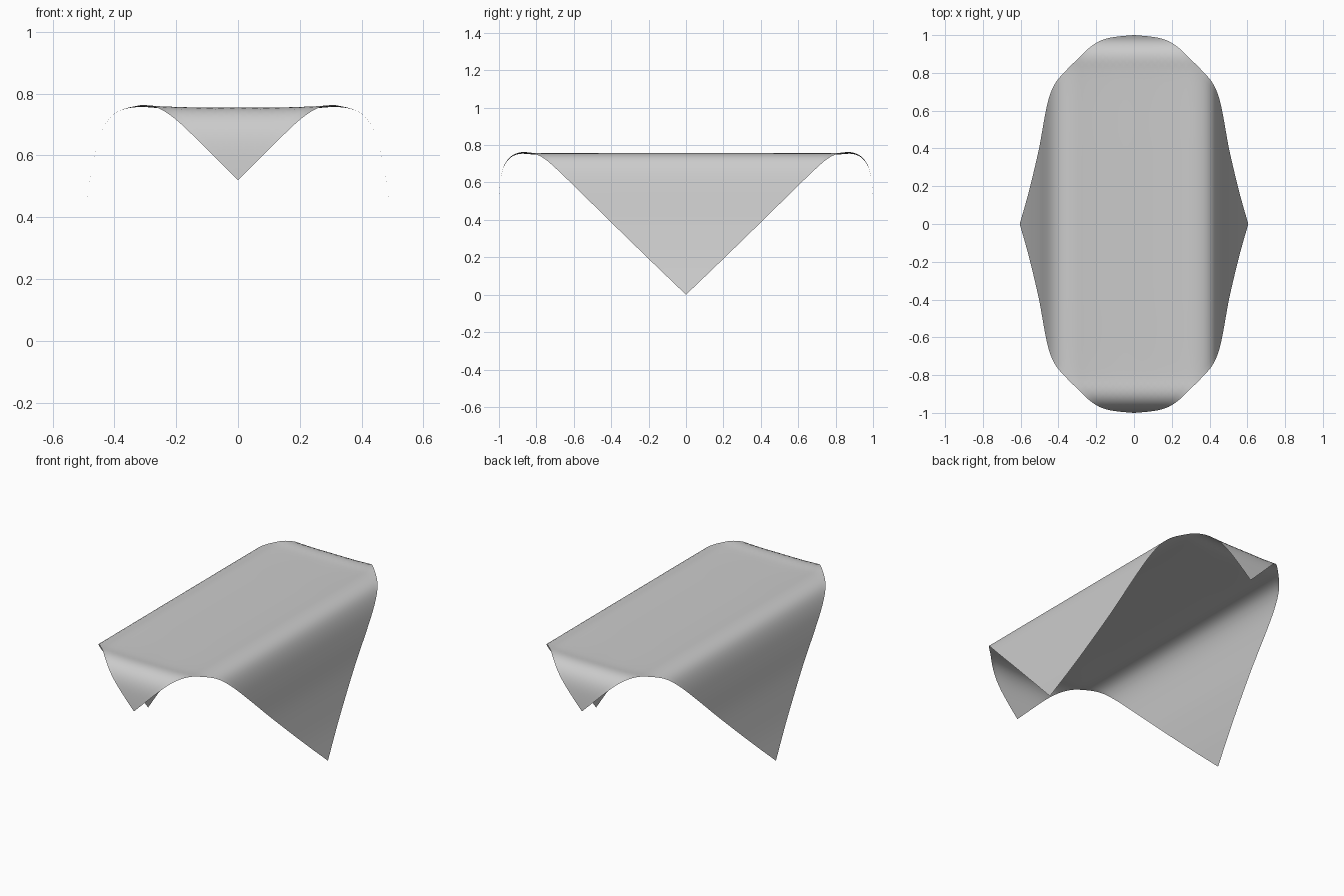
import bpy, bmesh
from mathutils import Vector

if "Cube" in bpy.data.objects:
    bpy.data.objects.remove(bpy.data.objects["Cube"])

# Drape profiles: (distance from centre, height), from centre to hanging tip
SIDE = [(0, .749), (.13, .749), (.25, .753), (.32, .757), (.38, .746), (.42, .715),
        (.45, .65), (.473, .55), (.50, .40), (.53, .27), (.562, .145), (.605, 0)]
END = [(0, .749), (.4, .749), (.78, .749), (.87, .755), (.92, .746), (.96, .712),
       (.983, .66), (.994, .59), (1.0, .52)]
TOP = .749
N = 64


def dense(points, steps=12):
    """Catmull-Rom curve with its running arc length."""
    p = [Vector(q) for q in points]
    p = [2 * p[0] - p[1]] + p + [2 * p[-1] - p[-2]]
    curve = []
    for a, b, c, d in zip(p, p[1:], p[2:], p[3:]):
        for i in range(steps):
            t = i / steps
            curve.append(.5 * (2 * b + (c - a) * t + (2 * a - 5 * b + 4 * c - d) * t * t
                               + (3 * b - a - 3 * c + d) * t ** 3))
    curve.append(p[-2])
    length = [0]
    for a, b in zip(curve, curve[1:]):
        length.append(length[-1] + (b - a).length)
    return curve, [s / length[-1] for s in length]


def sample(profile, s):
    """Signed position and height change at a fraction s of the cloth."""
    curve, length = profile
    a = min(abs(s), 1)
    i = next((k for k in range(1, len(length)) if length[k] >= a), len(length) - 1)
    t = min((a - length[i - 1]) / (length[i] - length[i - 1]), 1)
    q = curve[i - 1].lerp(curve[i], t)
    return (q.x if s >= 0 else -q.x), q.y - TOP


side, end = dense(SIDE), dense(END)

# Square cloth laid cornerwise and bent over the table edges
bm = bmesh.new()
bmesh.ops.create_grid(bm, x_segments=N, y_segments=N, size=1)
for v in bm.verts:
    s, t = v.co.x, v.co.y
    x, dz_side = sample(side, (s - t) / 2)
    y, dz_end = sample(end, (s + t) / 2)
    v.co = (x, y, TOP + dz_side + dz_end)
for f in bm.faces:
    f.smooth = True
mesh = bpy.data.meshes.new("tablecloth")
bm.to_mesh(mesh)
bm.free()
cloth = bpy.data.objects.new("tablecloth", mesh)
bpy.context.collection.objects.link(cloth)
